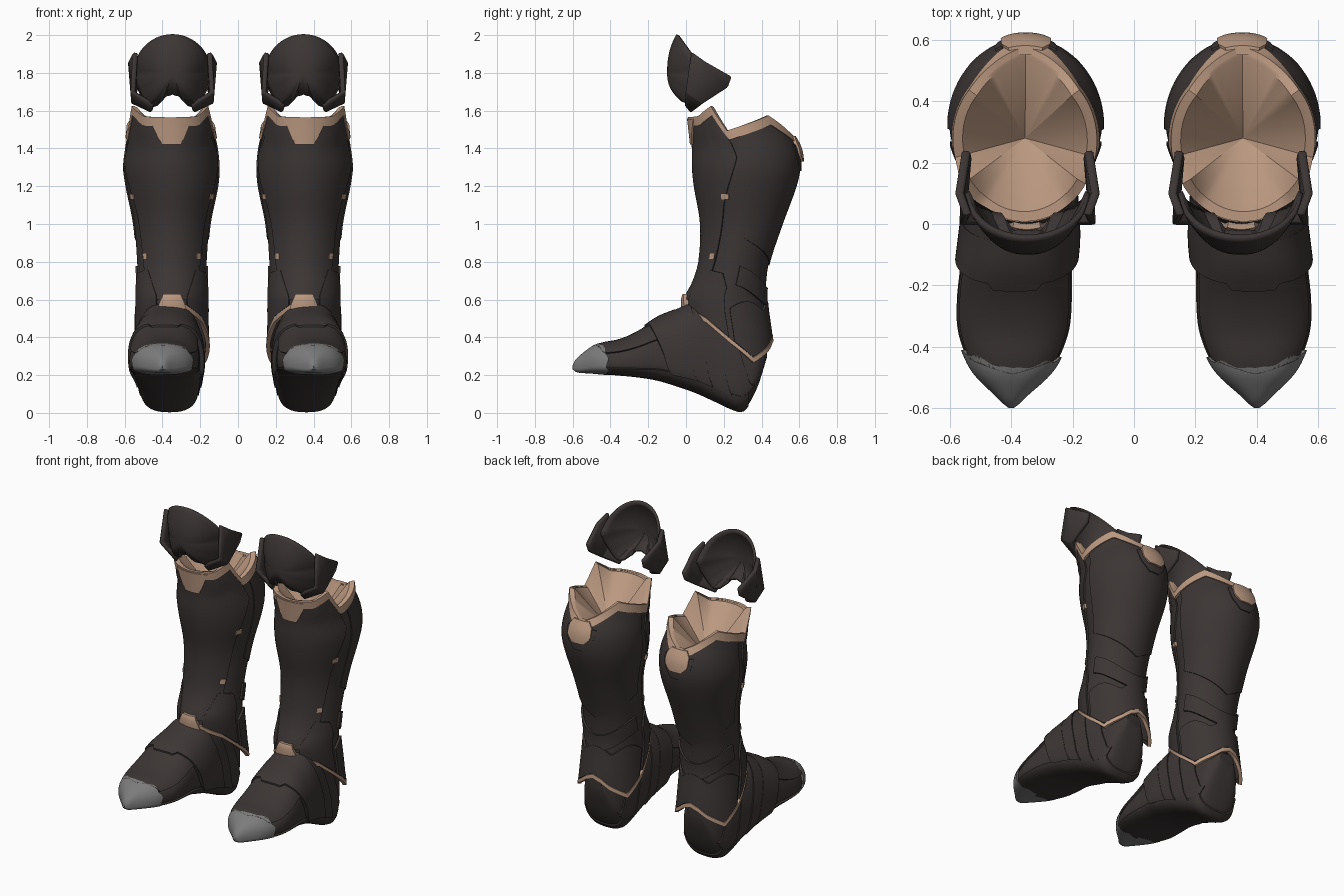
import bpy, bmesh
from math import sin, cos, pi, radians, copysign

cube = bpy.data.objects.get("Cube")
if cube:
    bpy.data.objects.remove(cube, do_unlink=True)


def material(name, rgb):
    mat = bpy.data.materials.new(name)
    mat.use_nodes = True
    mat.diffuse_color = (*rgb, 1)
    mat.node_tree.nodes["Principled BSDF"].inputs["Base Color"].default_value = (*rgb, 1)
    return mat


DARK = material("dark leather", (0.045, 0.037, 0.035))
TAN = material("tan trim", (0.5, 0.32, 0.22))
GREY = material("grey claw", (0.2, 0.2, 0.2))
parts = []


def lerp(table, t):
    """Straight interpolation through (position, value) pairs."""
    if t <= table[0][0]:
        return table[0][1]
    for (a, p), (b, q) in zip(table, table[1:]):
        if t <= b:
            return p + (q - p) * (t - a) / (b - a)
    return table[-1][1]


def smooth(table, t):
    """Smooth interpolation through rows of (position, values...)."""
    t = min(max(t, table[0][0]), table[-1][0])
    i = next(k for k in range(len(table) - 1) if t <= table[k + 1][0])
    a, b = table[i], table[i + 1]
    before, after = table[max(i - 1, 0)], table[min(i + 2, len(table) - 1)]
    d = b[0] - a[0]
    s = (t - a[0]) / d
    out = []
    for k in range(1, len(a)):
        m = (b[k] - before[k]) / (b[0] - before[0]) * d
        n = (after[k] - a[k]) / (after[0] - a[0]) * d
        out.append(a[k] * (1 + 2 * s) * (1 - s) ** 2 + m * s * (1 - s) ** 2
                   + b[k] * s * s * (3 - 2 * s) + n * s * s * (s - 1))
    return out


def make(name, verts, faces, mats, rule=None):
    """Mesh on the left side, mirrored to the right."""
    mesh = bpy.data.meshes.new(name)
    mesh.from_pydata(verts, [], faces)
    for m in mats:
        mesh.materials.append(m)
    if rule:
        for p in mesh.polygons:
            p.material_index = rule(p)
    bm = bmesh.new()
    bm.from_mesh(mesh)
    bmesh.ops.remove_doubles(bm, verts=bm.verts, dist=0.0002)
    bmesh.ops.recalc_face_normals(bm, faces=bm.faces)
    bm.to_mesh(mesh)
    bm.free()
    obj = bpy.data.objects.new(name, mesh)
    bpy.context.collection.objects.link(obj)
    obj.modifiers.new("mirror", "MIRROR").use_mirror_merge = False
    parts.append(obj)
    return obj


def grid_faces(rows, cols):
    return [(r * cols + c, r * cols + c + 1, (r + 1) * cols + c + 1, (r + 1) * cols + c)
            for r in range(rows - 1) for c in range(cols - 1)]


def plate(name, surf, u0, u1, lo, hi, offset, mat, cols=24, rows=8):
    """Raised plate on a surface, its border folded down to the surface."""
    us = [u0] + [u0 + (u1 - u0) * i / cols for i in range(cols + 1)] + [u1]
    vs = [0] + [i / rows for i in range(rows + 1)] + [1]
    verts = []
    for j, v in enumerate(vs):
        for i, u in enumerate(us):
            edge = i in (0, len(us) - 1) or j in (0, len(vs) - 1)
            verts.append(surf(u, lo(u) + (hi(u) - lo(u)) * v, -0.006 if edge else offset))
    return make(name, verts, grid_faces(len(vs), len(us)), [mat])


# Leg surface: height, centre x, radius x, centre y, radius y
LEG = [(.25, .352, .195, .25, .205), (.4, .352, .185, .235, .21), (.6, .35, .182, .21, .21),
       (.7, .35, .182, .235, .19), (.8, .35, .184, .257, .183), (1, .35, .2, .295, .212),
       (1.2, .35, .24, .315, .265), (1.3, .353, .25, .32, .28), (1.4, .352, .24, .315, .275),
       (1.5, .355, .222, .285, .255), (1.62, .36, .22, .26, .245)]
RIM = [(0, 1.56), (38, 1.565), (60, 1.62), (75, 1.49), (130, 1.57), (160, 1.49), (180, 1.45)]
HEM = [(0, .57), (25, .55), (60, .48), (90, .37), (120, .27), (150, .33), (165, .37), (180, .39)]


def around(a):
    return abs((a + 180) % 360 - 180)


def rim(a):
    return lerp(RIM, around(a))


def hem(a):
    return lerp(HEM, around(a))


def leg(a, z, o=0):
    cx, rx, cy, ry = smooth(LEG, z)
    s, c = sin(radians(a)), cos(radians(a))
    taper = 1 - 0.1 * max(c, 0) * (z < 1.45)
    return (cx + (rx + o) * s * taper, cy - (ry + o) * c, z)


# Leg shell with a tan funnel inside the mouth
angles = range(-180, 181, 5)
ROWS = 30
verts = [leg(a, hem(a) + (rim(a) - hem(a)) * j / ROWS) for j in range(ROWS + 1) for a in angles]
verts += [leg(a, rim(a), -0.018) for a in angles]
verts += [(.355, .28, 1.3)] * len(angles)
quads = grid_faces(ROWS + 3, len(angles))
outer = ROWS * (len(angles) - 1)
make("leg_shell", verts, quads, [DARK, TAN], lambda p: int(p.index >= outer))

# Trim along mouth and hem
plate("mouth_trim", leg, -180, 180, lambda a: rim(a) - .045, lambda a: rim(a) + .004, .014, TAN, 72, 2)
plate("hem_trim", leg, -180, 180, lambda a: hem(a) - .004, lambda a: hem(a) + .022, .016, TAN, 72, 2)


def spread(centre, table):
    """Leg surface whose u runs across a width that changes with height."""
    return lambda u, z, o: leg(centre + u * lerp(table, z), z, o)


# Shin panel and tan plates
shin = [(.6, 50), (.85, 58), (1.1, 64), (1.35, 80), (1.55, 68)]
plate("shin_panel", spread(0, shin), -1, 1, lambda u: .6, lambda u: rim(u * 70) - .03, .009, DARK, 32, 24)
plate("front_mouth_plate", spread(0, [(1.42, 13), (1.46, 17), (1.55, 28)]), -1, 1,
      lambda u: 1.42, lambda u: 1.555, .018, TAN)
plate("back_mouth_plate", spread(180, [(1.33, 9), (1.37, 18), (1.43, 18), (1.47, 12)]), -1, 1,
      lambda u: 1.33, lambda u: 1.465, .024, TAN)
plate("back_mouth_backing", spread(180, [(1.28, 8), (1.34, 20), (1.4, 24)]), -1, 1,
      lambda u: 1.28, lambda u: 1.42, .012, DARK)
plate("instep_plate", spread(0, [(.55, 24), (.58, 21), (.63, 14)]), -1, 1,
      lambda u: .55, lambda u: .63, .026, TAN)

# Ankle guards, seam studs and heel chevrons
for side, word in ((1, "outer"), (-1, "inner")):
    plate(word + "_ankle_guard", leg, side * 28, side * 88, lambda a: hem(a) + .025,
          lambda a: lerp([(28, .62), (45, .76), (75, .74), (88, .66)], around(a)), .012, DARK)
    for a0, z0, tag in ((62, 1.13, "upper"), (46, .815, "lower")):
        plate(f"{word}_{tag}_stud", leg, side * a0, side * (a0 + 9), lambda a: z0,
              lambda a: z0 + .028, .014, TAN, 3, 2)
plate("heel_guard", leg, 95, 265, lambda a: hem(a) + .025,
      lambda a: .54 + .05 * abs(cos(radians(a) * 3)), .014, DARK, 36)
plate("heel_chevron", leg, 100, 260, lambda a: .62 - .06 * cos(radians(a - 180) * 2),
      lambda a: .72 - .06 * cos(radians(a - 180) * 2), .012, DARK, 36)
plate("calf_shell", leg, 88, 272, lambda a: .94 - .16 * (1 - abs(a - 180) / 92),
      lambda a: rim(a) - .03, .006, DARK, 40, 16)

# Foot surface: y, centre x, half width, bottom, top
FOOT = [(-.6, .4, .004, .235, .25), (-.57, .4, .03, .225, .285), (-.5, .397, .105, .22, .34),
        (-.45, .395, .14, .215, .36), (-.35, .393, .178, .207, .38), (-.25, .39, .185, .197, .425),
        (-.15, .385, .18, .18, .49), (-.05, .375, .178, .15, .53), (.05, .37, .17, .115, .57),
        (.15, .365, .16, .07, .55), (.28, .363, .145, .014, .48), (.32, .36, .135, .03, .46),
        (.38, .36, .11, .14, .43), (.43, .36, .05, .3, .38)]


def foot(a, y, o=0):
    cx, w, zb, zt = smooth(FOOT, y)
    s, c = sin(radians(a)), cos(radians(a))
    mid = zb + .36 * (zt - zb)
    o = min(o, w)
    x = cx + (w + o) * copysign(abs(s) ** .8, s)
    z = mid + (zt - mid + o) * c if c > 0 else mid - (mid - zb + o) * abs(c) ** .55
    return (x, y, max(z, 0))


stations = [-.6 + 1.03 * j / 50 for j in range(51)]
verts = [foot(a, y) for y in stations for a in angles]
n = len(angles)
caps = [tuple(range(n - 1)), tuple(range(50 * n, 51 * n - 1))]
make("foot", verts, grid_faces(51, n) + caps, [DARK])

# Overlapping lames, tongue at the middle and swept back down the sides
for i, (front, back, lift) in enumerate(((-.2, -.06, .022), (-.09, .02, .02), (-.01, .12, .014), (.07, .24, .008))):
    plate(f"foot_lame_{i + 1}", foot, -112, 112,
          lambda a: front + .09 * (1 - cos(radians(a))) - (.02 if abs(a) < 20 else 0),
          lambda a: back + .09 * (1 - cos(radians(a))), lift, DARK, 44, 6)

# Toe cap, claw and sole
plate("toe_cap", foot, -62, 62, lambda a: -.49 + .05 * abs(a) / 62, lambda a: -.14, .012, DARK, 28, 12)
plate("toe_claw", foot, -180, 180, lambda a: -.6,
      lambda a: -.475 + .06 * sin(radians(min(around(a), 90))) * (1 if a > 0 else .6)
      + .006 * cos(radians(a * 9)), .012, GREY, 60, 10)
plate("sole", foot, 108, 252, lambda a: -.5, lambda a: .33, .01, DARK, 28, 36)

# Knee cap: domed shell with an arch cut from its lower edge
KX, KZ = .347, 1.8
RINGS = 10
verts = []
for j in range(RINGS + 1):
    r = j / RINGS
    for a in angles:
        s, c = sin(radians(a)), cos(radians(a))
        low = around(a + 90)
        reach = lerp([(0, .115), (16, .13), (24, .19), (34, .225), (60, .205)], low)
        edge = .1 - (.15 if s > 0 else .08) * abs(s)
        if low < 24:
            edge -= .05
        verts.append((KX + reach * r * c, -.1 + (edge + .1) * r ** 2.4, KZ + reach * r * s))
knee = make("knee_cap", verts, grid_faces(RINGS + 1, n), [DARK])
knee.modifiers.new("thickness", "SOLIDIFY").thickness = .018

# Knee wings: folded side plates with a strap under the dome
for side, word in ((1, "outer"), (-1, "inner")):
    shape = [(.195, .03, 1.91), (.222, .1, 1.86), (.2, .24, 1.78), (.195, .22, 1.725),
             (.205, .09, 1.64), (.11, .03, 1.595), (.1, 0, 1.635), (.21, 0, 1.7)]
    wing = make(word + "_knee_wing", [(KX + side * x, y, z) for x, y, z in shape],
                [(0, 1, 4, 7), (1, 2, 3, 4), (7, 4, 5, 6)], [DARK])
    solid = wing.modifiers.new("thickness", "SOLIDIFY")
    solid.thickness, solid.offset = .028, 0
    wing.modifiers.new("soft_edge", "BEVEL").width = .006

# Smooth shading with sharp plate edges
bpy.ops.object.select_all(action="DESELECT")
for obj in parts:
    obj.select_set(True)
bpy.context.view_layer.objects.active = parts[0]
bpy.ops.object.shade_smooth_by_angle(angle=radians(38))
